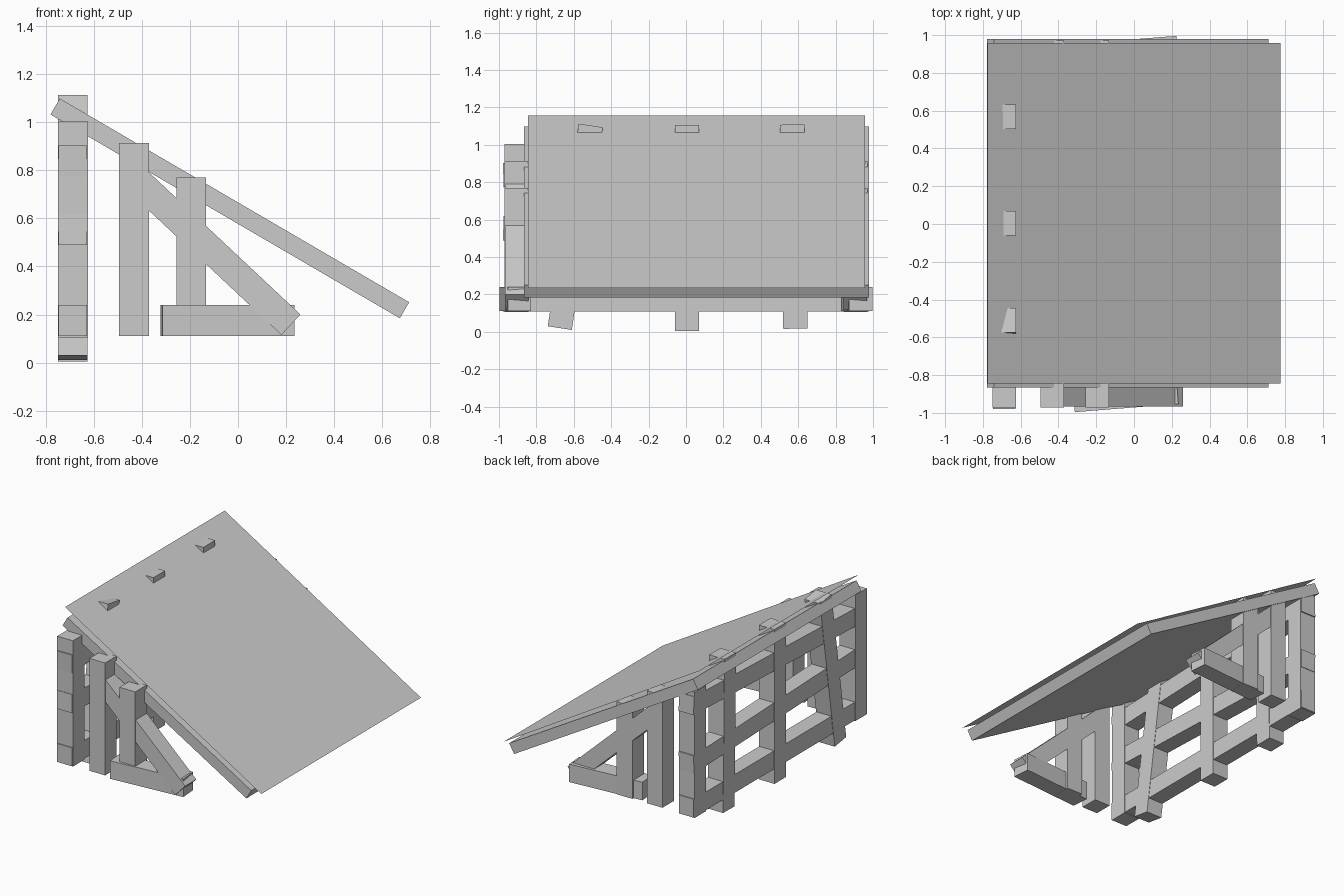
import bpy, math
from mathutils import Vector

if "Cube" in bpy.data.objects:
    bpy.data.objects.remove(bpy.data.objects["Cube"])

T = 0.13  # timber thickness


def box(name, center, size, rot=(0, 0, 0)):
    bpy.ops.mesh.primitive_cube_add(size=1, location=center, rotation=rot)
    o = bpy.context.object
    o.name = name
    o.scale = size
    bpy.ops.object.transform_apply(location=False, rotation=False, scale=True)
    return o


def wall_stud(name, y0, z0, y1, z1, x=-0.6865, w=T):
    # stud leaning in the yz plane between two end centres
    d = Vector((0, y1 - y0, z1 - z0))
    return box(name, (x, (y0 + y1) / 2, (z0 + z1) / 2), (0.123, w, d.length),
               (-math.atan2(d.y, d.z), 0, 0))


# side frames, one at each end
for side, s in (("front", -1), ("back", 1)):
    y = s * 0.906
    # upright posts of decreasing height
    for label, x, z0, z1 in (("tall", -0.6865, 0.105, 1.003),
                             ("middle", -0.432, 0.11, 0.913),
                             ("short", -0.194, 0.11, 0.77)):
        box(f"{side}_{label}_post", (x, y, (z0 + z1) / 2), (0.124, T, z1 - z0))
    # diagonal brace
    a, b = Vector((0.22, 0, 0.158)), Vector((-0.43, 0, 0.768))
    m, d = (a + b) / 2, a - b
    box(f"{side}_brace", (m.x, s * 0.904, m.z), (d.length, 0.126, 0.116),
        (0, math.atan2(-d.z, d.x), 0))
    # skewed foot beam
    box(f"{side}_foot_beam", (-0.044, s * 0.912, 0.175), (0.55, 0.125, 0.129),
        (0, 0, math.radians(4.5)))

# tall wall: studs
wall_stud("leaning_stud", -0.675, 0.02, -0.509, 1.103)
wall_stud("centre_stud", 0.005, 0.004, 0.005, 1.106)
wall_stud("right_stud", 0.585, 0.017, 0.568, 1.108)

# tall wall: rails, slightly crooked
for name, z, deg in (("bottom_rail", 0.175, 0), ("middle_rail", 0.52, -2),
                     ("top_rail", 0.872, 2)):
    box(name, (-0.6865, 0, z), (0.118, 1.955, T), (math.radians(deg), 0, 0))

# sloping roof slab
a, b = Vector((-0.76, 0, 1.065)), Vector((0.692, 0, 0.218))
m, d = (a + b) / 2, b - a
box("roof_slab", (m.x, 0.056, m.z), (d.length, 1.845, 0.077),
    (0, math.atan2(-d.z, d.x), 0))

# thin roof sheet above the slab
me = bpy.data.meshes.new("roof_sheet")
x, za, zb, y0, y1 = 0.775, 1.156, 0.235, -0.845, 0.957
me.from_pydata([(-x, y0, za), (x, y0, zb), (x, y1, zb), (-x, y1, za)], [], [(0, 1, 2, 3)])
bpy.context.collection.objects.link(bpy.data.objects.new("roof_sheet", me))
